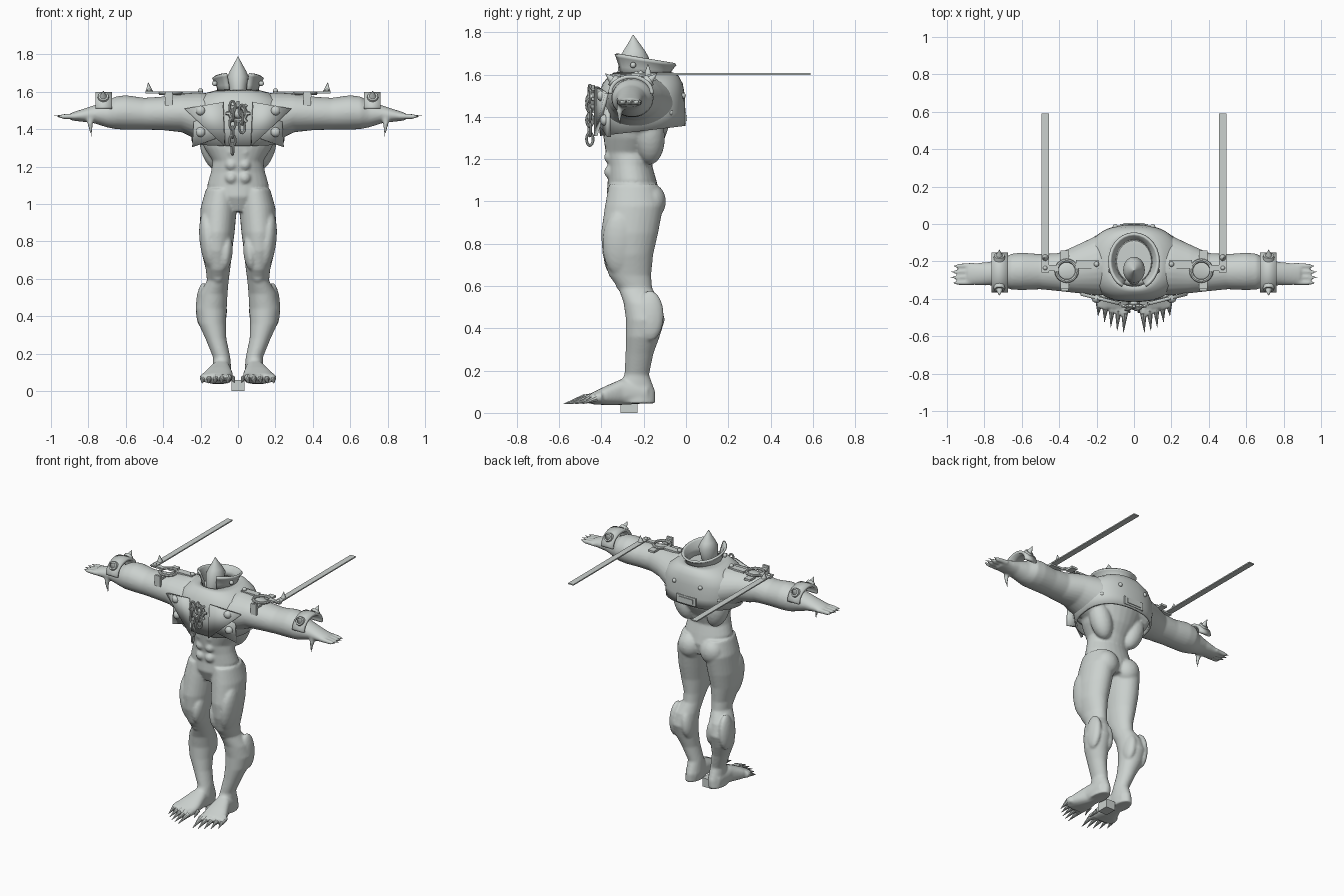
import bpy, bmesh, math
from mathutils import Vector, Matrix

cube = bpy.data.objects.get("Cube")
if cube:
    bpy.data.objects.remove(cube, do_unlink=True)

clay = bpy.data.materials.new("pale grey clay")
clay.use_nodes = True
CLAY = (0.6, 0.64, 0.62, 1)
clay.diffuse_color = CLAY
clay.node_tree.nodes["Principled BSDF"].inputs["Base Color"].default_value = CLAY


def finish(name, bm, mirror=False, thick=0, voxel=0, angle=35):
    """Turn a bmesh into a named object with its modifiers."""
    bmesh.ops.recalc_face_normals(bm, faces=bm.faces)
    mesh = bpy.data.meshes.new(name)
    bm.to_mesh(mesh)
    bm.free()
    mesh.materials.append(clay)
    obj = bpy.data.objects.new(name, mesh)
    bpy.context.collection.objects.link(obj)
    bpy.ops.object.select_all(action="DESELECT")
    obj.select_set(True)
    bpy.context.view_layer.objects.active = obj
    bpy.ops.object.shade_smooth_by_angle(angle=math.radians(angle))
    if thick:
        mod = obj.modifiers.new("thickness", "SOLIDIFY")
        mod.thickness, mod.offset = thick, 0
    if mirror:
        obj.modifiers.new("mirror", "MIRROR").use_mirror_merge = False
    if voxel:
        mod = obj.modifiers.new("fuse", "REMESH")
        mod.mode, mod.voxel_size, mod.use_smooth_shade = "VOXEL", voxel, True
        mod = obj.modifiers.new("soften", "SMOOTH")
        mod.factor, mod.iterations = 0.5, 4
    return obj


def sheet(bm, rows, closed=False):
    """Grid of faces through rows of points."""
    vs = [[bm.verts.new(p) for p in row] for row in rows]
    n = len(rows[0])
    for a, b in zip(vs, vs[1:]):
        for i in range(n if closed else n - 1):
            j = (i + 1) % n
            bm.faces.new((a[i], a[j], b[j], b[i]))
    return vs


def loft(bm, axis, rings, power=2, caps=True, n=28):
    """Rings of (position on axis, centre u, centre v, radius u, radius v)."""
    k = "xyz".index(axis)
    rows = []
    for pos, cu, cv, ru, rv in rings:
        row = []
        for i in range(n):
            c, s = math.cos(math.tau * i / n), math.sin(math.tau * i / n)
            p = [cu + ru * math.copysign(abs(c) ** (2 / power), c),
                 cv + rv * math.copysign(abs(s) ** (2 / power), s)]
            p.insert(k, pos)
            row.append(p)
        rows.append(row)
    vs = sheet(bm, rows, True)
    if caps:
        bm.faces.new(vs[0])
        bm.faces.new(vs[-1])


def ball(bm, centre, size, tilt=0):
    m = Matrix.Translation(centre) @ Matrix.Rotation(tilt, 4, "Y") @ Matrix.Diagonal((*size, 1))
    bmesh.ops.create_icosphere(bm, subdivisions=3, radius=1, matrix=m)


def spike(bm, a, b, ra, rb=0.001, n=10):
    a, b = Vector(a), Vector(b)
    m = Matrix.Translation((a + b) / 2) @ (b - a).to_track_quat("Z", "Y").to_matrix().to_4x4()
    bmesh.ops.create_cone(bm, cap_ends=True, segments=n, radius1=ra, radius2=rb,
                          depth=(b - a).length, matrix=m)


def box(bm, centre, size):
    m = Matrix.Translation(centre) @ Matrix.Diagonal((*size, 1))
    bmesh.ops.create_cube(bm, size=1, matrix=m)


def ring(bm, centre, ru, rv, thick, turn):
    """Oval ring made in the ground plane, then turned."""
    m = Matrix.Translation(centre) @ turn
    rows = []
    for i in range(20):
        t = math.tau * i / 20
        row = []
        for j in range(8):
            w = math.tau * j / 8
            d = thick * math.cos(w)
            row.append(m @ Vector(((ru + d) * math.cos(t), (rv + d) * math.sin(t), thick * math.sin(w))))
        rows.append(row)
    sheet(bm, rows + rows[:1], True)
    bmesh.ops.remove_doubles(bm, verts=bm.verts, dist=1e-5)


def arc(a0, a1, n=24):
    return [math.radians(a0 + (a1 - a0) * i / n) for i in range(n + 1)]


# Body: torso, legs, feet, arms and hands fused into one skin
bm = bmesh.new()
loft(bm, "z", [(0.96, 0, -.24, .08, .10), (1.04, 0, -.25, .15, .125), (1.1, 0, -.255, .165, .115),
               (1.17, 0, -.265, .145, .105), (1.23, 0, -.26, .135, .12), (1.3, 0, -.245, .18, .145),
               (1.4, 0, -.23, .22, .165), (1.5, 0, -.22, .21, .165), (1.59, 0, -.2, .12, .12)])
loft(bm, "z", [(.045, .09, -.235, .05, .09), (.1, .085, -.24, .05, .095), (.18, .087, -.233, .046, .058),
               (.28, .118, -.22, .056, .066), (.36, .138, -.205, .073, .08), (.44, .143, -.192, .083, .092),
               (.52, .132, -.207, .076, .088), (.59, .108, -.24, .058, .08), (.65, .107, -.265, .065, .1),
               (.75, .114, -.275, .083, .12), (.85, .112, -.267, .094, .135), (.98, .103, -.245, .097, .138),
               (1.08, .092, -.25, .08, .115)])
loft(bm, "y", [(-.18, .088, .09, .045, .045), (-.3, .093, .1, .055, .062), (-.38, .105, .082, .078, .045),
               (-.45, .113, .067, .082, .026)], 2.5)
loft(bm, "x", [(.08, -.22, 1.47, .16, .11), (.2, -.222, 1.465, .16, .132), (.3, -.24, 1.487, .13, .103),
               (.4, -.257, 1.485, .102, .09), (.5, -.255, 1.483, .094, .085), (.6, -.253, 1.49, .1, .092),
               (.655, -.255, 1.488, .096, .087), (.7, -.26, 1.48, .075, .07), (.77, -.265, 1.48, .063, .048),
               (.83, -.268, 1.474, .06, .034), (.89, -.268, 1.468, .056, .021)])
# Muscles
ball(bm, (.085, -.165, 1.0), (.08, .07, .085))
ball(bm, (.155, -.31, .8), (.05, .085, .16), .12)
ball(bm, (.065, -.33, .74), (.036, .06, .1), -.1)
ball(bm, (.107, -.30, .615), (.035, .035, .04))
ball(bm, (.19, -.17, .46), (.035, .065, .12), -.05)
ball(bm, (.098, -.165, .45), (.038, .06, .1), .1)
ball(bm, (.11, -.31, 1.42), (.095, .1, .08))
ball(bm, (.13, -.17, 1.3), (.07, .07, .13), .3)
for z in (1.14, 1.21, 1.28):
    ball(bm, (.035, -.355, z), (.034, .032, .034))
# Fingers, thumb and toes
for i in range(4):
    y = -.222 - .03 * i
    tip = .99 - .012 * abs(i - 1.5)
    spike(bm, (.86, y, 1.47), (.94, y - .003, 1.468), .016, .013)
    spike(bm, (.935, y - .003, 1.468), (tip, y - .004, 1.474), .013, .003)
spike(bm, (.79, -.305, 1.48), (.79, -.315, 1.42), .022, .014)
spike(bm, (.79, -.315, 1.43), (.782, -.312, 1.355), .015, .003)
for i in range(5):
    x = .05 + .034 * i
    spike(bm, (x * .9 + .008, -.4, .075), (x, -.5 + .013 * i, .068), .027, .017)
finish("body", bm, mirror=True, voxel=0.008)

# Toe claws
bm = bmesh.new()
for i in range(5):
    x = .05 + .034 * i
    spike(bm, (x, -.475 + .013 * i, .072), (x + .006, -.58 + .004 * i * i + .006 * i, .042), .019)
spike(bm, (.03, -.4, .07), (.018, -.46, .045), .015)
finish("toe_claws", bm, mirror=True)

# Head: a pointed hood over a narrow neck
bm = bmesh.new()
loft(bm, "z", [(1.52, 0, -.27, .03, .04), (1.6, 0, -.26, .045, .065), (1.68, 0, -.245, .058, .07),
               (1.715, 0, -.245, .042, .05), (1.75, 0, -.247, .022, .026), (1.788, 0, -.25, .002, .002)])
finish("head", bm, angle=50)

# Jacket with a sloping hem, open below
bm = bmesh.new()
loft(bm, "z", [(1.335, 0, -.205, .24, .195), (1.42, 0, -.21, .25, .2), (1.5, 0, -.21, .25, .198),
               (1.555, 0, -.205, .22, .183), (1.59, 0, -.2, .16, .16), (1.605, 0, -.2, .1, .135)],
     2.4, caps=False, n=48)
for v in bm.verts:
    if v.co.z < 1.34:
        v.co.z += .12 * (v.co.y + .2)
finish("jacket", bm, thick=0.014, angle=50)

# Standing collar, open at the front and lower at the back
bm = bmesh.new()
rows = []
for r, z, slope in ((.1, 1.59, 0), (.108, 1.63, .06), (.125, 1.665, .14), (.133, 1.675, .16)):
    rows.append([(r * math.cos(t), -.2 + (r + .018) * math.sin(t), z - slope * math.sin(t) * .16)
                 for t in arc(-62, 242)])
sheet(bm, rows)
finish("collar", bm, thick=0.014, angle=50)

# Lapels and front panels
for name, y0, outline in (
        ("lapel", -.445, ((.08, 1.545), (.285, 1.51), (.07, 1.31))),
        ("front_panel", -.425, ((.085, 1.5), (.235, 1.44), (.243, 1.305), (.09, 1.36)))):
    bm = bmesh.new()
    bm.faces.new([bm.verts.new((x, y0 + .25 * x, z)) for x, z in outline])
    finish(name, bm, mirror=True, thick=0.018)

# Round studs on the chest, collar and back
bm = bmesh.new()
for p in ((.2, -.4, 1.5), (.2, -.385, 1.385)):
    ball(bm, p, (.026, .022, .026))
for p in ((.125, -.25, 1.645), (.1, -.015, 1.5), (.2, -.075, 1.42), (.2, -.215, 1.605)):
    ball(bm, p, (.014, .014, .014))
finish("studs", bm, mirror=True)

# Back tab
bm = bmesh.new()
box(bm, (0, -.008, 1.395), (.15, .016, .055))
box(bm, (0, -.003, 1.395), (.11, .016, .03))
finish("back_tab", bm)

# Toothed clasp and hanging chains
upright = Matrix.Rotation(math.pi / 2, 4, "X")
bm = bmesh.new()
ring(bm, (0, -.44, 1.485), .04, .04, .012, upright)
for i in range(8):
    t = math.tau * i / 8
    d = Vector((math.cos(t), 0, math.sin(t)))
    c = Vector((0, -.44, 1.485))
    spike(bm, c + d * .045, c + d * .066, .012, .008, 6)
ball(bm, (0, -.435, 1.485), (.025, .025, .028))
finish("clasp", bm)
bm = bmesh.new()
for x, top, count in ((-.03, 1.52, 6), (.022, 1.5, 3)):
    for i in range(count):
        turn = Matrix.Rotation(math.pi / 2 * (i % 2) + .3, 4, "Z") @ upright
        ring(bm, (x, -.455, top - .045 * i), .016, .03, .007, turn)
finish("chain", bm)

# Shoulder harness: ring, straps and front tab
bm = bmesh.new()
ring(bm, (.36, -.25, 1.592), .055, .055, .01, Matrix.Identity(4))
box(bm, (.25, -.215, 1.596), (.12, .045, .012))
box(bm, (.45, -.235, 1.596), (.09, .03, .012))
for y in (-.172, -.325):
    box(bm, (.37, y, 1.58), (.045, .06, .014))
box(bm, (.37, -.352, 1.565), (.042, .014, .075))
finish("shoulder_harness", bm, mirror=True)

# Long trailing strips with a spike at the root
bm = bmesh.new()
box(bm, (.475, .165, 1.603), (.04, .85, .008))
spike(bm, (.475, -.18, 1.6), (.48, -.18, 1.65), .02)
ball(bm, (.475, -.235, 1.605), (.012, .012, .012))
finish("trailing_strip", bm, mirror=True)

# Wrist cuffs with spikes
bm = bmesh.new()
sheet(bm, [[(x, -.26 + .098 * math.cos(t), 1.515 + .075 * math.sin(t)) for t in arc(-5, 185)]
           for x in (.675, .762)])
finish("wrist_cuff", bm, mirror=True, thick=0.018, angle=50)
bm = bmesh.new()
for side in (-1, 1):
    spike(bm, (.72, -.26 + side * .075, 1.565), (.72, -.26 + side * .092, 1.577), .032, .028, 12)
    spike(bm, (.72, -.26 + side * .085, 1.572), (.72, -.26 + side * .122, 1.605), .022)
finish("cuff_spikes", bm, mirror=True)

# Stand post
bm = bmesh.new()
box(bm, (0, -.27, .03), (.07, .08, .06))
finish("stand_post", bm)
